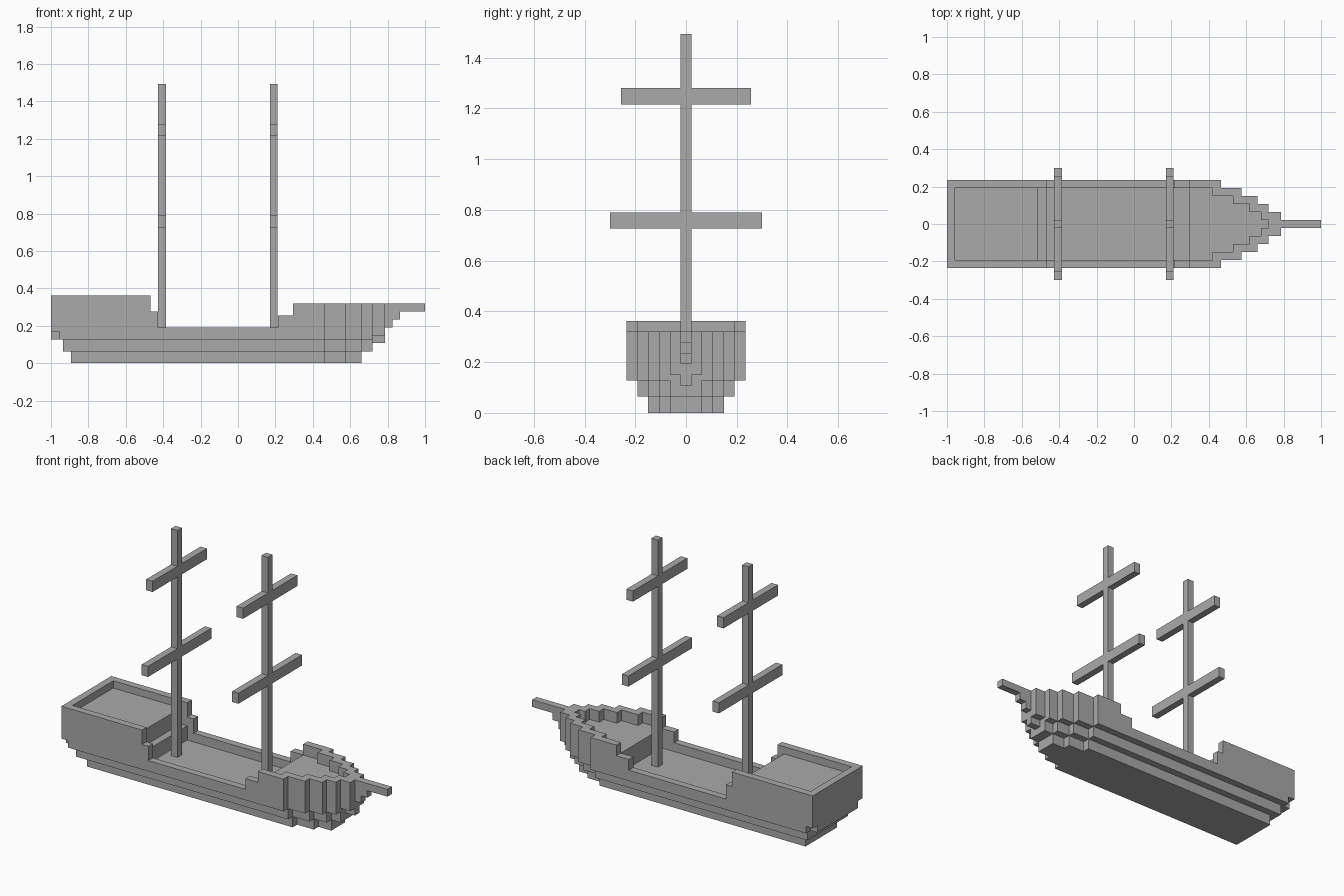
import bpy, bmesh

cube = bpy.data.objects.get("Cube")
if cube:
    bpy.data.objects.remove(cube, do_unlink=True)

grey = bpy.data.materials.new("plain_grey")
grey.use_nodes = True
COLOUR = (0.4, 0.4, 0.4, 1)
grey.diffuse_color = COLOUR
grey.node_tree.nodes["Principled BSDF"].inputs["Base Color"].default_value = COLOUR

# Shared steps of the blocky bow: half widths and where each one ends
WIDTHS = [0.235, 0.192, 0.149, 0.107, 0.064, 0.021]
ENDS = [0.465, 0.575, 0.66, 0.72, 0.785]
INNER_ENDS = [0.42, 0.53, 0.617, 0.68, 0.72]
DECK, GUNWALE, HULL_Z, BOW_DECK, BOW_TOP, STERN_TOP = 0.14, 0.192, 0.128, 0.256, 0.32, 0.363
SIDE, INNER, POST = WIDTHS[0], WIDTHS[1], WIDTHS[5]


def extrude_faces(name, faces, z0, z1):
    """Extrude flat polygons (lists of x, y) from z0 up to z1."""
    bm = bmesh.new()
    made = [bm.faces.new([bm.verts.new((x, y, z0)) for x, y in f]) for f in faces]
    bmesh.ops.remove_doubles(bm, verts=bm.verts, dist=0.0005)
    res = bmesh.ops.extrude_face_region(bm, geom=bm.faces[:], use_keep_orig=True)
    top = [v for v in res["geom"] if isinstance(v, bmesh.types.BMVert)]
    bmesh.ops.translate(bm, verts=top, vec=(0, 0, z1 - z0))
    bmesh.ops.recalc_face_normals(bm, faces=bm.faces)
    mesh = bpy.data.meshes.new(name)
    bm.to_mesh(mesh)
    bm.free()
    mesh.materials.append(grey)
    ob = bpy.data.objects.new(name, mesh)
    bpy.context.collection.objects.link(ob)
    return ob


def box(name, x0, x1, y0, y1, z0, z1):
    return extrude_faces(name, [[(x0, y0), (x1, y0), (x1, y1), (x0, y1)]], z0, z1)


def steps(start, widths, ends):
    """One side of a stepped bow outline, from the back to the tip."""
    pts, x = [], start
    for w, e in zip(widths, ends):
        pts += [(x, w), (e, w)]
        x = e
    return pts


def layer(name, start, first, count, z0, z1):
    half = steps(start, WIDTHS[first:], ENDS[:count])
    return extrude_faces(name, [half + [(x, -y) for x, y in reversed(half)]], z0, z1)


# Hull layers
layer("hull_bottom", -0.892, 2, 3, 0, 0.064)
layer("hull_middle", -0.935, 1, 4, 0.064, HULL_Z)
layer("main_deck", -0.957, 0, 4, HULL_Z, DECK)
layer("bow_deck", 0.295, 0, 4, DECK, BOW_DECK)

# Stern wall with its notched lower corners
box("stern_wall", -1, -0.957, -SIDE, SIDE, 0.17, STERN_TOP)
box("stern_sill", -1, -0.957, -INNER, INNER, HULL_Z, 0.17)

# Raised stern deck and its step
box("stern_deck", -0.957, -0.512, -INNER, INNER, DECK, 0.32)
box("stern_step", -0.512, -0.469, -INNER, INNER, DECK, 0.225)

# Side walls, changing height along the ship
RAILS = [("stern_rail", -0.957, -0.469, STERN_TOP), ("stern_rail_step", -0.469, -0.427, 0.277),
         ("waist_rail", -0.427, 0.213, GUNWALE), ("bow_rail_step", 0.213, 0.295, BOW_DECK)]
for name, x0, x1, top in RAILS:
    for side, s in (("left", 1), ("right", -1)):
        box(f"{name}_{side}", x0, x1, *sorted((s * INNER, s * SIDE)), DECK, top)

# Stepped rail around the bow deck
outer = steps(0.295, WIDTHS, ENDS)
inner = steps(0.295, WIDTHS[1:], INNER_ENDS)
outer += [(x, -y) for x, y in reversed(outer)]
inner += [(x, -y) for x, y in reversed(inner)]
quads = [[outer[i], outer[i + 1], inner[i + 1], inner[i]] for i in range(len(outer) - 1)]
extrude_faces("bow_rail", quads, BOW_DECK, BOW_TOP)

# Bow tip, stem and bowsprit
box("bow_tip", 0.72, 0.785, -WIDTHS[4], WIDTHS[4], 0.149, BOW_DECK)
box("stem_foot", 0.72, 0.785, -POST, POST, 0.107, 0.149)
for name, x1, z0, z1 in (("stem_lower", 0.825, 0.192, 0.235),
                         ("stem_upper", 0.867, 0.235, 0.277), ("bowsprit", 1, 0.277, BOW_TOP)):
    box(name, 0.785, x1, -POST, POST, z0, z1)

# Masts and yards
for name, x in (("rear", -0.4055), ("fore", 0.1915)):
    x0, x1 = x - POST, x + POST
    box(f"{name}_mast", x0, x1, -POST, POST, DECK, 1.493)
    for level, half, z0, z1 in (("lower", 0.299, 0.726, 0.789), ("upper", 0.256, 1.216, 1.28)):
        for side, s in (("left", 1), ("right", -1)):
            box(f"{name}_{level}_yard_{side}", x0, x1, *sorted((s * POST, s * half)), z0, z1)
